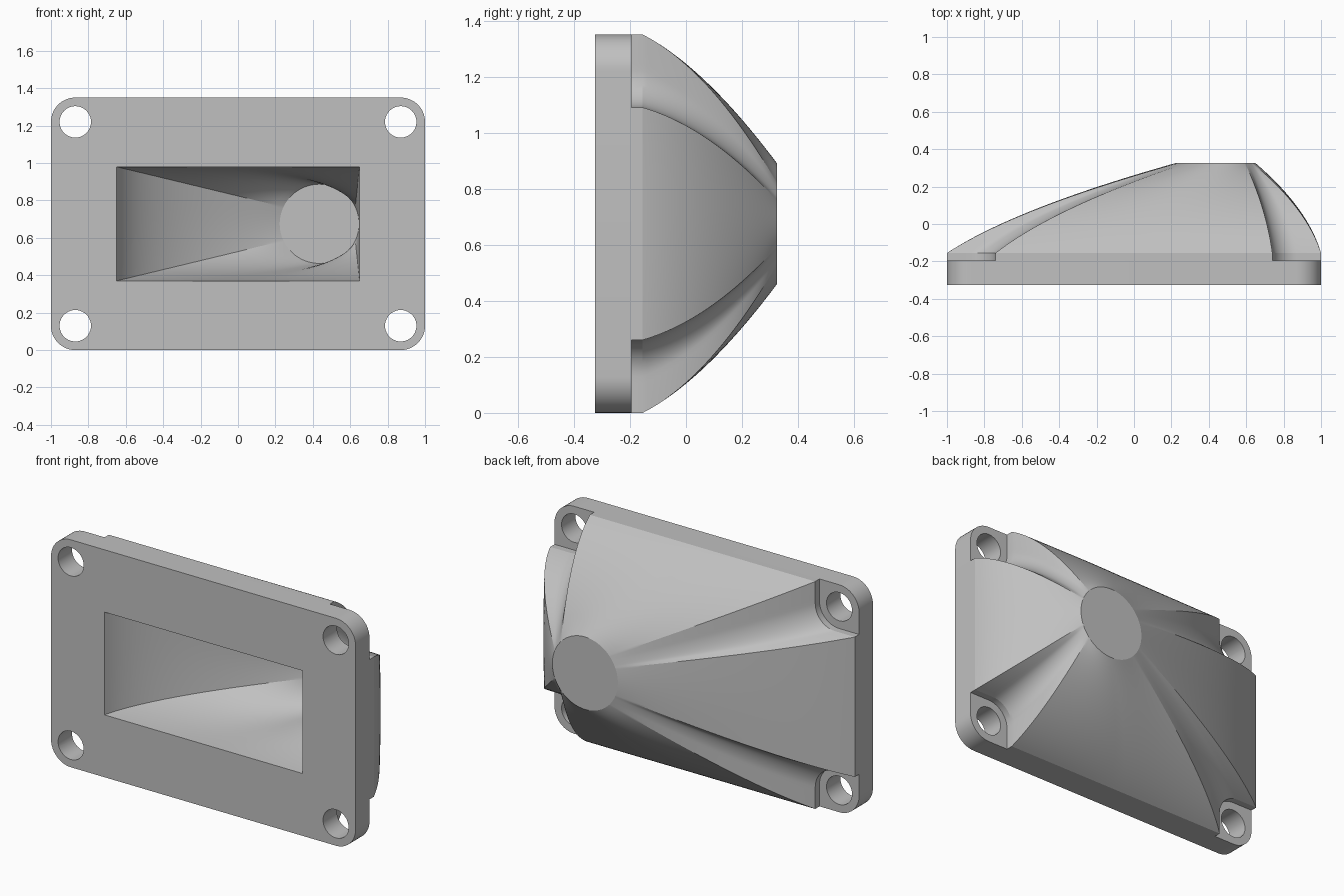
import bpy, bmesh
from math import sin, cos, pi, atan2, radians

cube = bpy.data.objects.get("Cube")
if cube:
    bpy.data.objects.remove(cube, do_unlink=True)

MID_Z = 0.675                      # height of the plate centre
HOLE_X, HOLE_Z = 0.87, 0.545       # bolt holes, from the plate centre
OUTLET_X, OUTLET_R = 0.435, 0.215  # round end of the hood

grey = bpy.data.materials.new("plain_grey")
grey.use_nodes = True
grey.diffuse_color = (0.53, 0.53, 0.53, 1)
grey.node_tree.nodes["Principled BSDF"].inputs["Base Color"].default_value = grey.diffuse_color


def solid(name, rings):
    """Skin a stack of equal rings (points x, y, height from centre) and cap it."""
    bm = bmesh.new()
    loops = [[bm.verts.new((x, y, z + MID_Z)) for x, y, z in ring] for ring in rings]
    for low, high in zip(loops, loops[1:]):
        for i in range(len(low)):
            j = (i + 1) % len(low)
            bm.faces.new((low[i], low[j], high[j], high[i]))
    bm.faces.new(loops[0])
    bm.faces.new(loops[-1])
    bmesh.ops.recalc_face_normals(bm, faces=bm.faces)
    mesh = bpy.data.meshes.new(name)
    bm.to_mesh(mesh)
    bm.free()
    mesh.materials.append(grey)
    obj = bpy.data.objects.new(name, mesh)
    bpy.context.collection.objects.link(obj)
    return obj


def arc(cx, cz, r, start, end, steps):
    return [(cx + r * cos(start + (end - start) * i / steps),
             cz + r * sin(start + (end - start) * i / steps)) for i in range(steps + 1)]


def line(a, b, steps):
    return [(a[0] + (b[0] - a[0]) * i / steps,
             a[1] + (b[1] - a[1]) * i / steps) for i in range(steps)]


def four_way(quarter):
    """Mirror a quarter outline, running from +x to +z, into a closed outline."""
    half = quarter + [(-x, z) for x, z in reversed(quarter[:-1])]
    return half + [(x, -z) for x, z in reversed(half[1:-1])]


def at(outline, y):
    return [(x, y, z) for x, z in outline]


def loft(outline, y0, y1, radius, ease, rows):
    """Rings blending an outline into the round outlet along a bulging curve."""
    rings = []
    for k in range(rows + 1):
        t = k / rows
        ring = []
        for x, z in outline:
            ang = atan2(z, x)
            a = ease(ang)
            f = a * t + (1 - a) * t * t
            cx, cz = OUTLET_X + radius * cos(ang), radius * sin(ang)
            ring.append((x + (cx - x) * f, y0 + (y1 - y0) * t, z + (cz - z) * f))
        rings.append(ring)
    return rings


def cut(obj, cutters):
    bpy.context.view_layer.objects.active = obj
    for cutter in cutters:
        mod = obj.modifiers.new("cut", "BOOLEAN")
        mod.operation = "DIFFERENCE"
        mod.solver = "EXACT"
        mod.object = cutter
        bpy.ops.object.modifier_apply(modifier=mod.name)


# Flange plate with rounded corners
plate = four_way([(1, 0)] + arc(0.87, 0.545, 0.13, 0, pi / 2, 12) + [(0, MID_Z)])
flange = solid("mounting_flange", [at(plate, -0.325), at(plate, -0.195)])

# Hood: rectangle with rounded bolt notches, blended to the round end
notch = four_way(line((1, 0), (1, 0.415), 12) + line((1, 0.415), (HOLE_X, 0.415), 5)
                 + arc(HOLE_X, HOLE_Z, 0.13, -pi / 2, -pi, 12)
                 + line((0.74, HOLE_Z), (0.74, MID_Z), 5)[1:]
                 + line((0.74, MID_Z), (0, MID_Z), 18) + [(0, MID_Z)])
hood = solid("lofted_hood", [at(notch, -0.195)] + loft(
    notch, -0.155, 0.325, OUTLET_R, lambda ang: 0.6 - 0.2 * max(0, cos(ang)), 28))

# Cutter for the rectangular inlet and the cavity behind it
inlet = four_way(line((0.65, 0), (0.65, 0.305), 10)
                 + line((0.65, 0.305), (0, 0.305), 16) + [(0, 0.305)])
cavity = solid("cavity_cutter", [at(inlet, -0.36)] + loft(
    inlet, -0.325, 0.307, 0.212, lambda ang: 0.3, 28))

# Cutters for the four bolt holes
bolts = []
for sx in (-1, 1):
    for sz in (-1, 1):
        circle = arc(sx * HOLE_X, sz * HOLE_Z, 0.084, 0, 2 * pi, 40)[:-1]
        bolts.append(solid("bolt_cutter", [at(circle, -0.4), at(circle, -0.1)]))

cut(flange, bolts + [cavity])
cut(hood, [cavity])
for cutter in bolts + [cavity]:
    bpy.data.objects.remove(cutter, do_unlink=True)

# Smooth curved walls, crisp edges
for obj in (flange, hood):
    bpy.ops.object.select_all(action="DESELECT")
    obj.select_set(True)
    bpy.context.view_layer.objects.active = obj
    bpy.ops.object.shade_smooth_by_angle(angle=radians(15))
